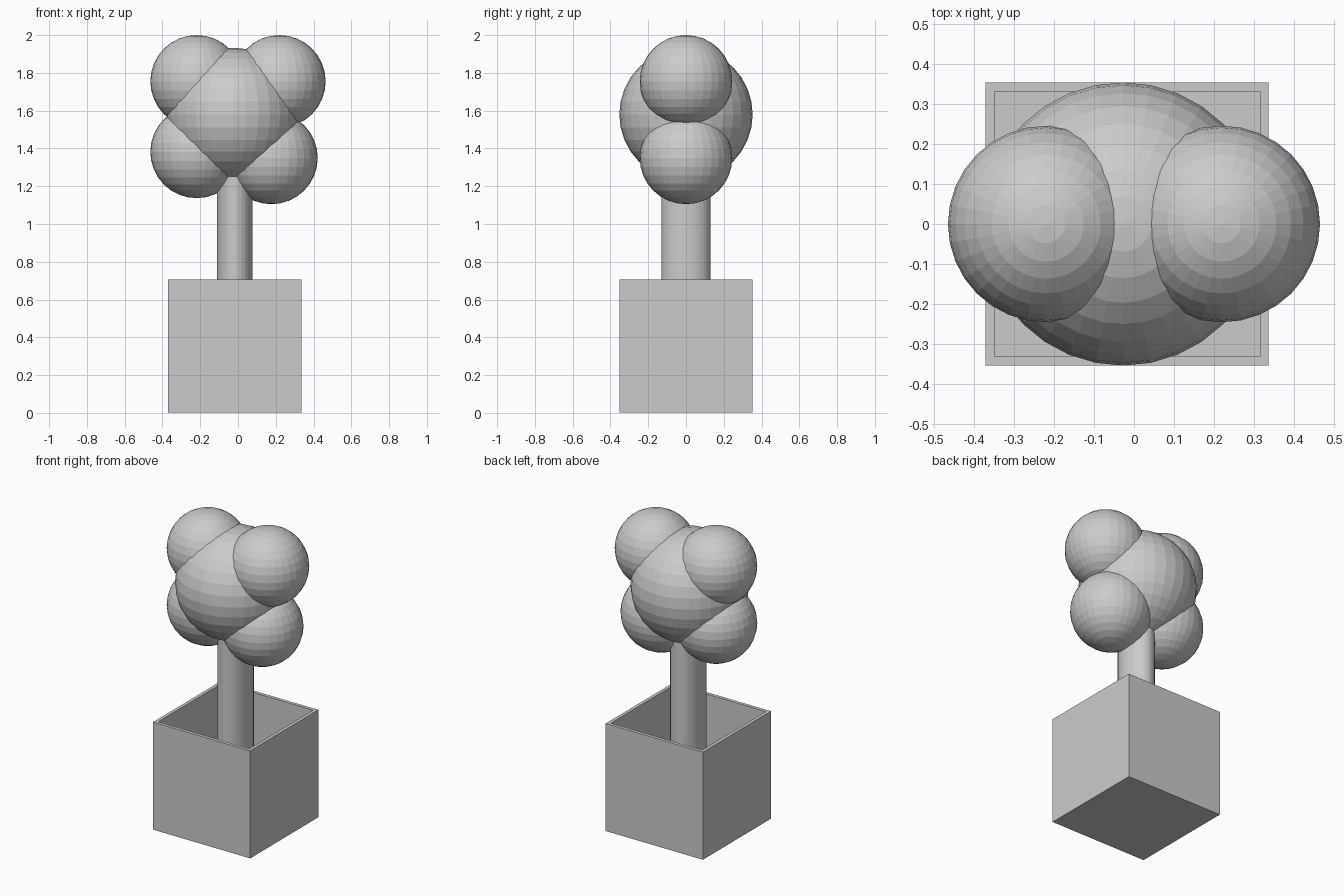
import bpy, bmesh

if "Cube" in bpy.data.objects:
    bpy.data.objects.remove(bpy.data.objects["Cube"])

WALL = 0.022


def ball(name, x, z, r):
    bpy.ops.mesh.primitive_uv_sphere_add(segments=32, ring_count=16, radius=r, location=(x, 0, z))
    bpy.context.object.name = name


# Planter: open-topped cube with thin walls
bpy.ops.mesh.primitive_cube_add(size=0.706, location=(-0.017, 0, 0.354))
planter = bpy.context.object
planter.name = "planter"
bm = bmesh.new()
bm.from_mesh(planter.data)
top = [f for f in bm.faces if f.normal.z > 0.9]
bmesh.ops.delete(bm, geom=top, context='FACES_ONLY')
bm.to_mesh(planter.data)
bm.free()
solid = planter.modifiers.new("walls", 'SOLIDIFY')
solid.thickness = WALL
solid.offset = -1
solid.use_even_offset = True

# Trunk: slightly oval, from the planter floor into the foliage
z0, z1 = WALL, 1.42
bpy.ops.mesh.primitive_cylinder_add(vertices=32, radius=1, depth=1, location=(-0.017, 0, (z0 + z1) / 2))
trunk = bpy.context.object
trunk.name = "trunk"
trunk.scale = (0.095, 0.13, z1 - z0)

# Foliage: large centre ball with four smaller ones around it
ball("foliage_centre", -0.027, 1.58, 0.353)
for name, x, z in (("upper_left", -0.219, 1.755), ("upper_right", 0.219, 1.755),
                   ("lower_left", -0.219, 1.382), ("lower_right", 0.177, 1.35)):
    ball("foliage_" + name, x, z, 0.245)
